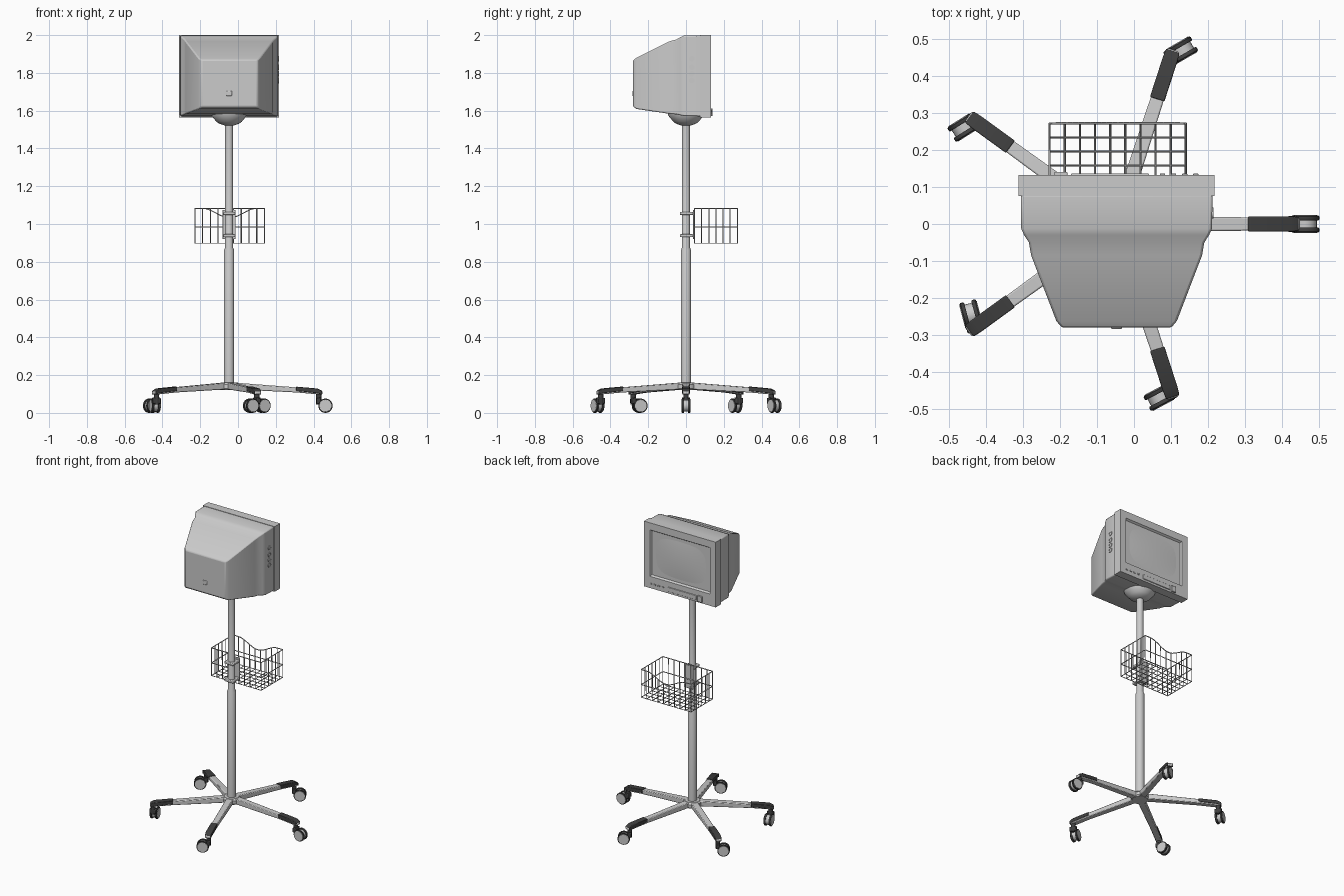
import bpy, bmesh
from math import pi, cos, sin, radians
from mathutils import Matrix, Vector

if "Cube" in bpy.data.objects:
    bpy.data.objects.remove(bpy.data.objects["Cube"])

CX = -0.047  # pole axis
dark = bpy.data.materials.new("dark_rubber")
dark.diffuse_color = (0.05, 0.05, 0.05, 1)
dark.use_nodes = True
dark.node_tree.nodes["Principled BSDF"].inputs["Base Color"].default_value = dark.diffuse_color


def finish(bm, name, mat=None, bevel=0, angle=35):
    bmesh.ops.recalc_face_normals(bm, faces=bm.faces)
    me = bpy.data.meshes.new(name)
    bm.to_mesh(me)
    bm.free()
    ob = bpy.data.objects.new(name, me)
    bpy.context.collection.objects.link(ob)
    if mat:
        me.materials.append(mat)
    bpy.ops.object.select_all(action='DESELECT')
    ob.select_set(True)
    bpy.context.view_layer.objects.active = ob
    bpy.ops.object.shade_smooth_by_angle(angle=radians(angle))
    if bevel:
        m = ob.modifiers.new("bevel", 'BEVEL')
        m.width, m.segments, m.limit_method = bevel, 2, 'ANGLE'
    return ob


def loft(name, rings, matrix=Matrix(), mat=None, bevel=0):
    """Skin point rings of equal length and cap both ends."""
    bm = bmesh.new()
    vs = [[bm.verts.new(matrix @ Vector(p)) for p in r] for r in rings]
    n = len(rings[0])
    for a, b in zip(vs, vs[1:]):
        for i in range(n):
            bm.faces.new((a[i], a[(i + 1) % n], b[(i + 1) % n], b[i]))
    bm.faces.new(vs[0])
    bm.faces.new(vs[-1])
    return finish(bm, name, mat, bevel)


def rect_y(y, hw, z0, z1):
    return [(CX - hw, y, z0), (CX + hw, y, z0), (CX + hw, y, z1), (CX - hw, y, z1)]


def rect_x(x, hw, z0, z1):
    return [(x, -hw, z0), (x, hw, z0), (x, hw, z1), (x, -hw, z1)]


def lathe(name, profile, matrix, mat=None, n=32):
    """Revolve (radius, height) points about local z."""
    rings = [[(r * cos(2 * pi * i / n), r * sin(2 * pi * i / n), z) for i in range(n)]
             for r, z in profile]
    return loft(name, rings, matrix, mat)


def box(name, lo, hi, bevel=0.003, mat=None):
    rings = [[(lo[0], lo[1], z), (hi[0], lo[1], z), (hi[0], hi[1], z), (lo[0], hi[1], z)]
             for z in (lo[2], hi[2])]
    return loft(name, rings, mat=mat, bevel=bevel)


AXIS = Matrix.Translation((CX, 0, 0))

# Pole, telescoping in two stages
lathe("pole", [(.027, .14), (.027, .862), (.021, .875), (.021, 1.535)], AXIS)
lathe("swivel_dome", [(.026, 1.522), (.05, 1.53), (.066, 1.54), (.095, 1.575), (.098, 1.6)], AXIS)

# Five-arm base
lathe("base_hub", [(.048, .122), (.055, .13), (.055, .15), (.045, .161)], AXIS)
caster_angles = [0, 30, 212, 105, 208]
for i, turn in enumerate(caster_angles):
    rot = AXIS @ Matrix.Rotation(2 * pi * i / 5, 4, 'Z')
    loft(f"base_arm_{i}", [rect_x(0, .023, .125, .16), rect_x(.06, .021, .123, .158),
                           rect_x(.36, .018, .108, .135), rect_x(.47, .018, .098, .124),
                           rect_x(.495, .016, .098, .112)], rot, bevel=.004)
    loft(f"foot_pad_{i}", [rect_x(.355, .0205, .116, .139), rect_x(.468, .0205, .104, .129),
                           rect_x(.492, .019, .096, .117)], rot, dark, .003)
    # Twin-wheel caster
    pivot = rot @ Vector((.475, 0, 0))
    cm = Matrix.Translation(pivot) @ Matrix.Rotation(radians(turn), 4, 'Z')
    lathe(f"caster_stem_{i}", [(.014, .045), (.014, .105)], cm, dark, 16)
    loft(f"caster_hood_{i}", [rect_x(-.012, .022, .05, .078), rect_x(.012, .022, .045, .082)],
         cm, dark, .004)
    wheel = cm @ Matrix.Translation((.035, 0, .038)) @ Matrix.Rotation(pi / 2, 4, 'X')
    lathe(f"caster_body_{i}", [(.031, -.012), (.031, .012)], wheel, None, 24)
    for s in (-1, 1):
        lathe(f"caster_wheel_{i}_{s}", [(.036, s * .01), (.038, s * .013), (.038, s * .02),
                                        (.035, s * .023)], wheel, dark, 24)
        lathe(f"wheel_cap_{i}_{s}", [(.033, s * .02), (.032, s * .0245)], wheel, None, 24)

# Monitor: tapering rear shell
loft("monitor_shell", [rect_y(.08, .259, 1.57, 1.998), rect_y(-.012, .258, 1.572, 1.997),
                       rect_y(-.03, .25, 1.576, 1.989), rect_y(-.05, .237, 1.58, 1.977),
                       rect_y(-.085, .231, 1.583, 1.968), rect_y(-.262, .163, 1.609, 1.88),
                       rect_y(-.28, .148, 1.622, 1.868)], bevel=.006)
# Monitor: bezel with recessed screen
loft("screen_bezel", [rect_y(.075, .265, 1.565, 2.0), rect_y(.132, .265, 1.565, 2.0),
                      rect_y(.132, .222, 1.643, 1.953), rect_y(.12, .214, 1.651, 1.945)])
bm = bmesh.new()
bmesh.ops.create_grid(bm, x_segments=12, y_segments=10, size=1)
for v in bm.verts:
    u, w = v.co.x, v.co.y
    v.co = (CX + u * .214, .118 + .008 * (1 - u * u) * (1 - w * w), 1.798 + w * .147)
finish(bm, "screen_glass")

# Front controls along the lower bezel
box("control_flap", (-.17, .128, 1.578), (.04, .137, 1.608))
box("control_grip", (-.215, .128, 1.572), (-.18, .141, 1.612))
for i in range(4):
    box(f"front_button_{i}", (.07 + i * .03, .13, 1.592), (.084 + i * .03, .136, 1.6), .001)

# Side sockets and rear connector
for i, z in enumerate((1.875, 1.83, 1.795, 1.76)):
    m = Matrix.Translation((CX + .256, .03, z)) @ Matrix.Rotation(pi / 2, 4, 'Y')
    lathe(f"side_socket_{i}", [(.015, 0), (.015, .006), (.009, .006), (.009, .003)], m, None, 20)
box("rear_connector", (CX - .015, -.284, 1.678), (CX + .015, -.27, 1.705), .004)

# Wire basket
X0, X1, Y0, Y1, ZB, ZT, ZM = -.228, .14, .045, .272, .898, 1.083, .983


def rim(x):
    t = (x - (X0 + X1) / 2) / .145
    return ZT - (.025 * (1 + cos(pi * t)) if abs(t) < 1 else 0)


xs = [X0 + (X1 - X0) * i / 9 for i in range(10)]
ys = [Y0 + (Y1 - Y0) * i / 6 for i in range(7)]
wires = [[(x, Y0, ZT), (x, Y0, ZB), (x, Y1, ZB), (x, Y1, rim(x))] for x in xs]
wires += [[(X0, y, ZT), (X0, y, ZB), (X1, y, ZB), (X1, y, ZT)] for y in ys]
wires.append([(X0, Y0, ZM), (X1, Y0, ZM), (X1, Y1, ZM), (X0, Y1, ZM), (X0, Y0, ZM)])
dip = [X1 + (X0 - X1) * i / 24 for i in range(25)]
wires.append([(X0, Y0, ZT), (X1, Y0, ZT)] + [(x, Y1, rim(x)) for x in dip] + [(X0, Y0, ZT)])
cu = bpy.data.curves.new("wire_basket", 'CURVE')
cu.dimensions, cu.bevel_depth, cu.bevel_resolution = '3D', .003, 1
for w in wires:
    sp = cu.splines.new('POLY')
    sp.points.add(len(w) - 1)
    for p, c in zip(sp.points, w):
        p.co = (*c, 1)
bpy.context.collection.objects.link(bpy.data.objects.new("wire_basket", cu))

# Basket mounting plate and pole clamps
box("basket_plate", (CX - .035, .036, .92), (CX + .035, .043, 1.075))
for i, z in enumerate((.938, 1.055)):
    box(f"pole_clamp_{i}", (CX - .033, -.033, z - .008), (CX + .033, .038, z + .008), .004)
